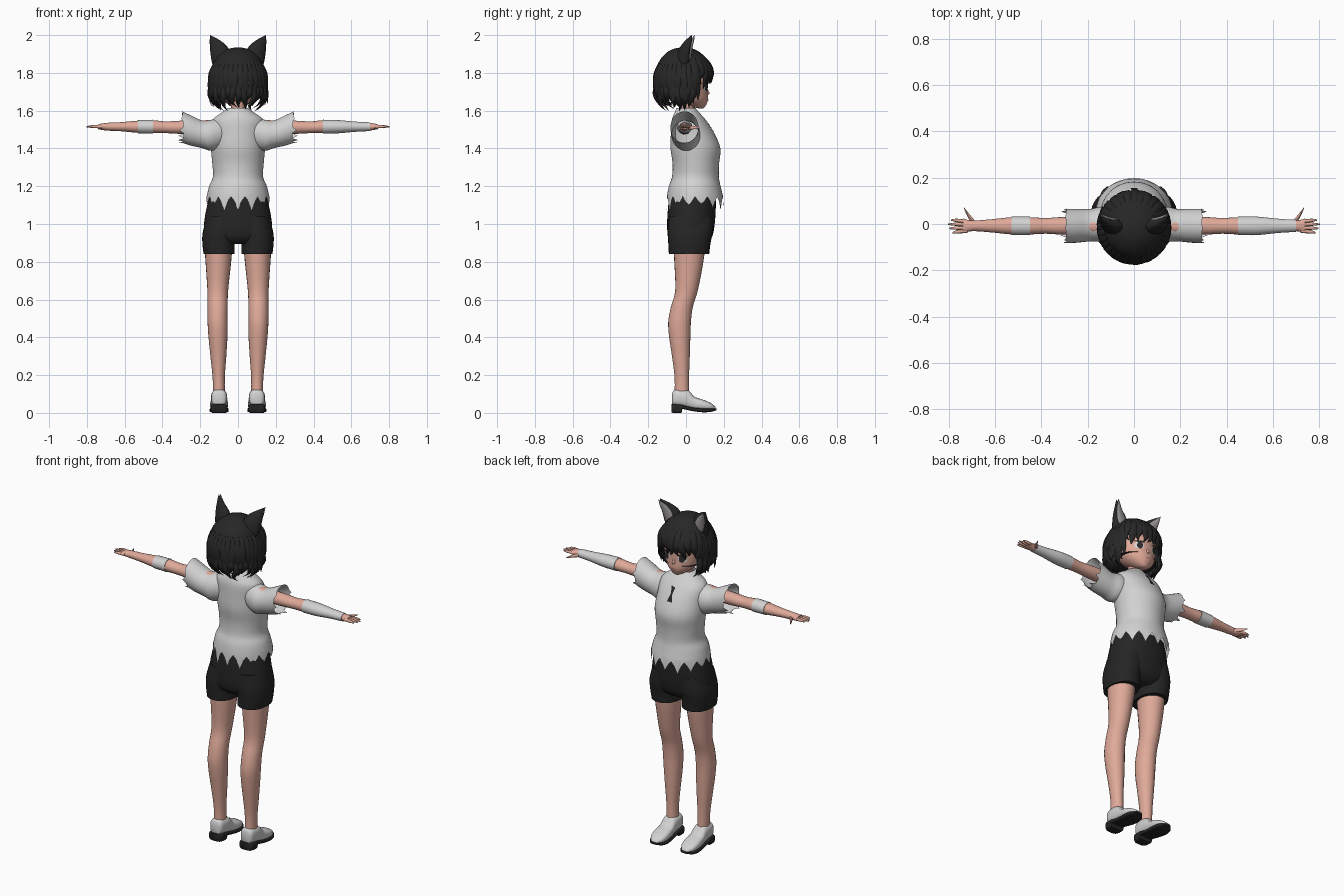
import bpy, bmesh, math, random
from mathutils import Vector
from mathutils.bvhtree import BVHTree

random.seed(4)
if "Cube" in bpy.data.objects:
    bpy.data.objects.remove(bpy.data.objects["Cube"])


def material(name, r, g, b):
    m = bpy.data.materials.new(name)
    m.use_nodes = True
    m.diffuse_color = (r, g, b, 1)
    m.node_tree.nodes["Principled BSDF"].inputs["Base Color"].default_value = (r, g, b, 1)
    return m


SKIN = material("skin", .74, .40, .32)
WHITE = material("white cloth", .64, .64, .64)
BLACK = material("black cloth", .018, .018, .018)
HAIR = material("dark hair", .02, .02, .02)
EAR = material("inner ear grey", .3, .28, .28)
EYE = material("eye white", .7, .7, .7)
IRIS = material("dark iris", .03, .025, .025)
LIP = material("lip", .45, .16, .13)


def finish(name, bm, mat, angle=50):
    bmesh.ops.recalc_face_normals(bm, faces=bm.faces)
    mesh = bpy.data.meshes.new(name)
    bm.to_mesh(mesh)
    bm.free()
    mesh.materials.append(mat)
    ob = bpy.data.objects.new(name, mesh)
    bpy.context.collection.objects.link(ob)
    bpy.ops.object.select_all(action='DESELECT')
    bpy.context.view_layer.objects.active = ob
    ob.select_set(True)
    bpy.ops.object.shade_smooth_by_angle(angle=math.radians(angle))
    return ob


def smooth(rows, steps):
    """Catmull-Rom spline through rows of numbers."""
    out = []
    n = len(rows)
    for i in range(n - 1):
        a, b, c, d = (rows[max(0, min(n - 1, i + k))] for k in (-1, 0, 1, 2))
        for s in range(steps):
            t = s / steps
            out.append([q + .5 * t * (r - p + t * (2 * p - 5 * q + 4 * r - s4 + t * (3 * (q - r) + s4 - p)))
                        for p, q, r, s4 in zip(a, b, c, d)])
    return out + [rows[-1]]


def loft(name, frames, mat, seg=20, steps=4, power=1.0, caps=(True, True), jag=None, cut=None):
    """Skin rings, each given as a centre and two half-axis vectors."""
    bm = bmesh.new()
    rows = smooth([[*c, *u, *v] for c, u, v in frames], steps)
    rings = []
    for k, row in enumerate(rows):
        c, u, v = Vector(row[:3]), Vector(row[3:6]), Vector(row[6:])
        ring = []
        for j in range(seg):
            a = 2 * math.pi * j / seg
            x, y = (math.copysign(abs(f) ** power, f) for f in (math.cos(a), math.sin(a)))
            p = c + u * x + v * y
            if jag and k == len(rows) - 1:
                p += Vector(jag(j, a))
            ring.append(bm.verts.new(p))
        rings.append(ring)
    for r, s in zip(rings, rings[1:]):
        for j in range(seg):
            bm.faces.new((r[j - 1], r[j], s[j], s[j - 1]))
    for end, use in zip((rings[0], rings[-1]), caps):
        if use:
            bm.faces.new(end)
    if cut:
        bmesh.ops.delete(bm, geom=[f for f in bm.faces if cut(f.calc_center_median())], context='FACES')
    return finish(name, bm, mat)


def zring(x, y, z, rx, ry):
    return (x, y, z), (rx, 0, 0), (0, ry, 0)


def xring(x, y, z, ry, rz):
    return (x, y, z), (0, ry, 0), (0, 0, rz)


def yring(x, y, lo, hi, rx):
    return (x, y, (lo + hi) / 2), (rx, 0, 0), (0, 0, (hi - lo) / 2)


def plate(name, target, outline, mat, lift):
    """Thin patch projected on the +y side of a part."""
    me = target.data
    tree = BVHTree.FromPolygons([v.co for v in me.vertices], [p.vertices for p in me.polygons])
    n = len(outline)
    cx, cz = sum(p[0] for p in outline) / n, sum(p[1] for p in outline) / n
    bm = bmesh.new()

    def put(x, z):
        hit = tree.ray_cast(Vector((x, 1, z)), Vector((0, -1, 0)))[0]
        return bm.verts.new((x, (hit.y if hit else 0) + lift, z))
    mid = put(cx, cz)
    inner, outer = ([put(cx + (x - cx) * s, cz + (z - cz) * s) for x, z in outline] for s in (.5, 1))
    for j in range(n):
        bm.faces.new((mid, inner[j - 1], inner[j]))
        bm.faces.new((inner[j - 1], outer[j - 1], outer[j], inner[j]))
    return finish(name, bm, mat)


def oval(cx, cz, rx, rz, n=16):
    return [(cx + rx * math.cos(i * math.tau / n), cz + rz * math.sin(i * math.tau / n)) for i in range(n)]


# Shirt body with a ragged hem
def hem(j, a):
    deep = .025 + .05 * abs(math.sin(a)) * random.uniform(.5, 1)
    return (0, 0, -deep if j % 4 == 2 else (-.02 if j % 2 else .005))


shirt = loft("shirt_body", [zring(0, y, z, rx, ry) for y, z, rx, ry in (
    (.0, 1.615, .05, .05), (.005, 1.59, .085, .065), (.015, 1.55, .135, .09), (.035, 1.48, .14, .115),
    (.05, 1.4, .143, .132), (.052, 1.32, .136, .123), (.05, 1.25, .133, .124),
    (.046, 1.2, .153, .137), (.048, 1.14, .167, .15))], WHITE, 56, caps=(False, False), jag=hem)
plate("chest_tie", shirt, [(-.008, 1.545), (.018, 1.55), (.006, 1.515), (.016, 1.475), (-.016, 1.475), (-.004, 1.51)],
      BLACK, .004)

# Shorts
loft("shorts_hips", [zring(0, .035, 1.16, .145, .12), zring(0, .032, 1.1, .163, .126), zring(0, .026, 1.0, .18, .126),
                     zring(0, .022, .93, .172, .115), zring(0, .02, .895, .13, .08)], BLACK, 40, power=.9)

# Neck and head
loft("neck", [zring(0, 0, 1.54, .045, .045), zring(0, .005, 1.6, .036, .038), zring(0, .01, 1.68, .04, .045)], SKIN)
head = loft("head", [zring(0, y, z, rx, ry) for y, z, rx, ry in (
    (.08, 1.612, .012, .012), (.062, 1.625, .04, .042), (.035, 1.66, .082, .082), (.015, 1.71, .108, .1),
    (.005, 1.78, .118, .11), (0, 1.85, .1, .1), (0, 1.9, .06, .06))], SKIN, 36)
loft("nose", [((0, .108, 1.72), (.004, 0, 0), (0, .004, 0)), ((0, .116, 1.693), (.008, 0, 0), (0, .009, 0)),
              ((0, .112, 1.684), (.004, 0, 0), (0, .004, 0))], SKIN, 10)
plate("mouth", head, oval(0, 1.656, .016, .003), LIP, .002)

# Hair shell, open around the face
CROWN = 1.79


def scalp(a, z, k=1.0):
    r = k * math.sqrt(max(0, 1 - (max(0, z - CROWN) / .148) ** 2))
    return Vector((.146 * r * math.sin(a), -.013 + .148 * r * math.cos(a), z))


loft("hair_cap", [zring(0, -.013, z, .143 * k, .146 * k) for z, k in (
    (1.935, .1), (1.925, .4), (1.9, .67), (1.86, .88), (1.79, 1), (1.73, .98), (1.68, .88))], HAIR, 40,
     cut=lambda c: c.y > .035 and c.z < 1.805)


# Pointed hair locks
def lock(name, a, top, tip, width, flare):
    side = Vector((math.cos(a), -math.sin(a), 0))
    out = Vector((math.sin(a), math.cos(a), 0))
    frames = []
    for t, w, k in ((0, .4, .96), (.3, .9, 1.0), (.6, 1, 1.02), (.85, .5, 1.0 + flare / 2), (1, .02, .97 + flare)):
        bend = side * (.02 * t * t * random.uniform(-1, 1))
        frames.append((scalp(a, top + (tip - top) * t, k) + bend, side * width * w, out * .012 * (w + .05)))
    loft(name, frames, HAIR, 6, 3)


for i in range(22):
    a = math.radians(68 + 224 * i / 21)
    lock("back_lock", a, 1.86, random.uniform(1.615, 1.67), .026, random.uniform(-.15, .12))
    lock("under_lock", a + .08, 1.78, random.uniform(1.595, 1.63), .02, random.uniform(-.38, -.2))
for i in range(11):
    a = math.radians(-62 + 124 * i / 10)
    lock("fringe_lock", a, 1.9, random.uniform(1.70, 1.75) - .05 * (i in (0, 10)), .025, random.uniform(-.08, 0))

for s, label in ((1, "right"), (-1, "left")):
    # Face details
    plate(label + "_eye_white", head, oval(s * .05, 1.722, .024, .022), EYE, .002)
    plate(label + "_iris", head, oval(s * .048, 1.722, .015, .021), IRIS, .004)
    plate(label + "_lash", head, oval(s * .051, 1.744, .028, .005), HAIR, .005)

    # Cat ears with pale inner faces
    def ear_frames(k, push):
        return [((s * x, y + push, z), (s * w * k * .62, 0, -w * k * .78), (0, d * k, 0)) for x, y, z, w, d in (
            (.082, -.012, 1.865, .064, .036), (.1, -.008, 1.9, .06, .034), (.122, .005, 1.942, .04, .022),
            (.138, .02, 1.975, .019, .011), (.148, .03, 2.0, .001, .001))]
    loft(label + "_ear", ear_frames(1, 0), HAIR, 16)
    loft(label + "_inner_ear", ear_frames(.66, .016), EAR, 16)

    # Flared sleeve with a torn cuff
    loft(label + "_sleeve", [xring(s * x, y, z, ry, rz) for x, y, z, ry, rz in (
        (.07, .01, 1.485, .06, .075), (.14, 0, 1.47, .075, .082), (.19, -.005, 1.475, .07, .073),
        (.25, -.008, 1.495, .073, .08), (.295, -.008, 1.513, .074, .083))], WHITE, 32, caps=(True, False),
        jag=lambda j, a: (s * (.025 if j % 4 == 1 else -.008) * (1 - math.sin(a)) / 2, 0, 0))

    # Arm, wrap and hand
    def arm(x0, x1, grow):
        stops = [(.12, .038, .038), (.3, .038, .035), (.38, .034, .031), (.45, .037, .034), (.53, .037, .032),
                 (.62, .028, .024), (.7, .023, .02), (.74, .032, .013)]
        return [xring(s * x, -.008, 1.512 + .003 * (x > .4), ry + grow, rz + grow)
                for x, ry, rz in stops if x0 <= x <= x1]
    loft(label + "_arm", arm(.1, .75, 0), SKIN)
    loft(label + "_arm_wrap", arm(.44, .71 if s > 0 else .54, .003), WHITE)
    for i, reach in enumerate((.785, .798, .803, .79)):
        y = -.034 + .0165 * i
        loft(label + "_finger", [xring(s * .72, y * .8 - .003, 1.515, .008, .009),
                                 xring(s * .765, y, 1.516, .0075, .008),
                                 xring(s * reach, y * 1.1, 1.515, .003, .003)], SKIN, 8)
    loft(label + "_thumb", [xring(s * .69, .005, 1.51, .012, .011), xring(s * .715, .035, 1.51, .012, .009),
                            xring(s * .735, .07, 1.508, .003, .003)], SKIN, 8)

    # Leg of the shorts
    loft(label + "_shorts_leg", [zring(s * .088, .025, 1.04, .075, .115), zring(s * .098, .022, .96, .088, .119),
                                 zring(s * .103, .018, .9, .086, .112), zring(s * .1, .016, .842, .082, .107)],
         BLACK, 28, caps=(True, True), power=.9)

    # Bare leg
    loft(label + "_leg", [zring(s * x, y, z, rx, ry) for x, y, z, rx, ry in (
        (.104, .018, .9, .075, .085), (.104, .015, .8, .068, .077), (.107, .003, .65, .055, .06),
        (.108, -.022, .56, .053, .058), (.108, -.034, .48, .053, .06), (.106, -.033, .4, .05, .056),
        (.104, -.027, .3, .042, .047), (.102, -.022, .18, .032, .038), (.1, -.022, .07, .032, .04))], SKIN, 24)

    # Slip-on shoe with a black heeled sole
    loft(label + "_shoe", [yring(s * .1, y, lo, hi, rx) for y, lo, hi, rx in (
        (-.074, .04, .1, .022), (-.062, .035, .122, .038), (-.02, .03, .125, .043), (.015, .022, .118, .043),
        (.045, .016, .086, .045), (.09, .014, .07, .048), (.13, .014, .053, .04), (.157, .018, .032, .016))],
        WHITE, 24, power=.75)
    loft(label + "_sole", [yring(s * .1, y, lo, hi, rx) for y, lo, hi, rx in (
        (-.078, .002, .045, .03), (-.065, 0, .048, .043), (-.025, 0, .044, .045), (-.018, .02, .042, .045),
        (.03, .01, .03, .046), (.09, .003, .024, .051), (.135, .006, .024, .043), (.162, .014, .024, .018))],
        BLACK, 24, power=.4, steps=3)
